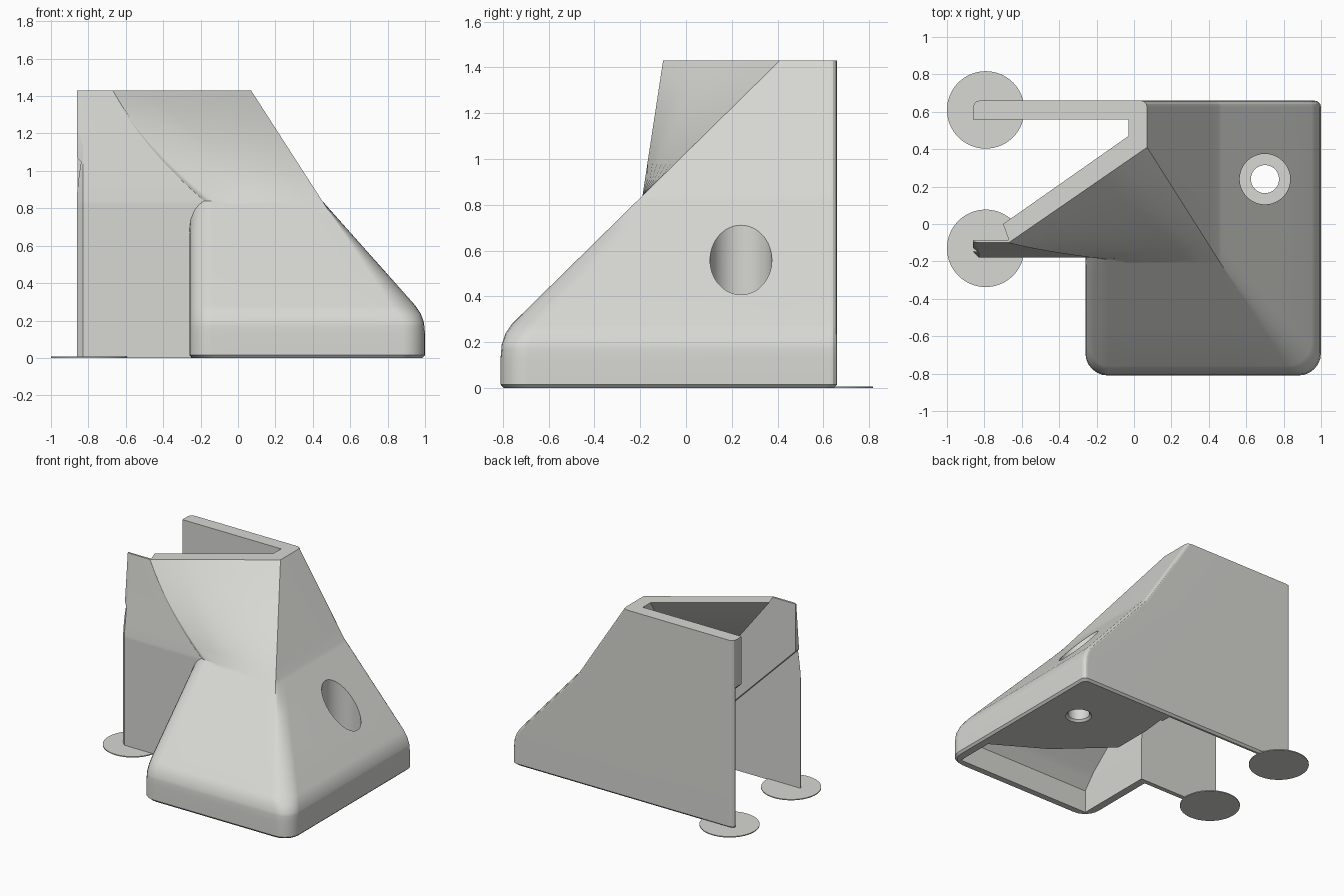
import bpy, bmesh, math
from mathutils import Vector

if "Cube" in bpy.data.objects:
    bpy.data.objects.remove(bpy.data.objects["Cube"])

grey = bpy.data.materials.new("light_grey")
grey.diffuse_color = (0.68, 0.68, 0.65, 1)
grey.use_nodes = True
grey.node_tree.nodes["Principled BSDF"].inputs["Base Color"].default_value = grey.diffuse_color
TOP, SHOULDER, WALL_Y = 1.43, 0.84, -0.18


def interp(table, z):
    """Linear interpolation in rows of (z, values...)."""
    for a, b in zip(table, table[1:]):
        if z <= b[0]:
            t = (z - a[0]) / (b[0] - a[0])
            return [u + (v - u) * t for u, v in zip(a[1:], b[1:])]
    return list(table[-1][1:])


def corner(p0, c, p1, n=6):
    """Elliptical rounding from p0 to p1 about the sharp corner c."""
    p0, c, p1 = Vector(p0), Vector(c), Vector(p1)
    o = p0 + p1 - c
    return [o + (p0 - o) * math.cos(i * math.pi / 2 / n) + (p1 - o) * math.sin(i * math.pi / 2 / n)
            for i in range(n + 1)]


# z, right x, back y, front edge end x, right edge start y, front y, left x, left rounding depth
OUTER = [
    (0.0, 0.985, 0.645, 0.87, -0.685, -0.797, -0.247, 0.12),
    (0.015, 1.0, 0.66, 0.88, -0.69, -0.81, -0.26, 0.12),
    (0.13, 1.0, 0.66, 0.88, -0.69, -0.81, -0.26, 0.12),
    (0.19, 0.994, 0.66, 0.875, -0.685, -0.805, -0.26, 0.13),
    (0.235, 0.978, 0.66, 0.855, -0.665, -0.79, -0.26, 0.15),
    (0.28, 0.948, 0.66, 0.815, -0.63, -0.76, -0.26, 0.17),
    (SHOULDER, 0.45, 0.66, 0.45, -0.08, -0.19, -0.26, 0.17)]

# z, then x, y of the cavity corners
INNER = [
    (0.0, -.19, -.085, -.19, -.75, .93, -.75, .93, -.46, .56, -.24, .18, .11, .23, .56),
    (0.17, -.19, -.085, -.19, -.75, .92, -.75, .90, -.46, .56, -.24, .18, .11, .22, .56),
    (0.28, -.19, -.085, -.19, -.66, .80, -.66, .75, -.45, .52, -.22, .17, .12, .20, .56),
    (SHOULDER, -.22, -.085, -.22, -.08, .15, -.07, .13, 0, .11, .10, .08, .25, .08, .56),
    (TOP, -.67, -.085, -.70, 0, -.03, .47, -.03, .47, -.03, .47, -.03, .47, -.03, .56)]


def outer_ring(z):
    xr, yb, xf, yc, yf, xl, ry = interp(OUTER, min(z, SHOULDER))
    back = corner((-.86, yb - .035), (-.86, yb), (-.825, yb), 3)
    back += corner((xr - .035, yb), (xr, yb), (xr, yb - .035), 3)
    front_right = corner((xr, yc), (xr, yf), (xf, yf))
    # left rounding stops where it meets the side wall
    rx = 0.12
    end = math.acos(max(0, 1 - (WALL_Y - yf) / ry))
    left = [Vector((xl + rx * (1 - math.sin(end * i / 6)), yf + ry * (1 - math.cos(end * i / 6))))
            for i in range(7)]
    left.append(Vector((left[-1].x, WALL_Y)))
    a, b = front_right[-1], left[0]
    front = [a.lerp(b, i / 6) for i in range(1, 6)]
    wall = [Vector((-.83, WALL_Y)), Vector((-.86, WALL_Y + .03))]
    if z > SHOULDER:
        # upper part blends into the slanted mouth
        t = (z - SHOULDER) / (TOP - SHOULDER)
        peak, lip = Vector((.07, .41)), Vector((-.67, -.10))
        for p in back[4:]:
            p.x += (.07 - .45) * t
        front_right = [p.lerp(peak, t) for p in front_right]
        front = [p.lerp(peak.lerp(lip, (i + 1) / 6), t) for i, p in enumerate(front)]
        bulge = Vector((-.2 * t * (1 - t), 0))
        left = [p.lerp(lip, t) + bulge for p in left]
        wall = [wall[0].lerp(Vector((-.83, -.10)), t), wall[1].lerp(Vector((-.86, -.095)), t)]
    return back + front_right + front + left + wall


def ring(z):
    v = interp(INNER, z)
    inner = [(-.86, -.085)] + list(zip(v[::2], v[1::2])) + [(-.86, .56)]
    return [(p[0], p[1], z) for p in outer_ring(z) + inner]


def finish(name, bm):
    bmesh.ops.recalc_face_normals(bm, faces=bm.faces)
    me = bpy.data.meshes.new(name)
    bm.to_mesh(me)
    bm.free()
    ob = bpy.data.objects.new(name, me)
    bpy.context.collection.objects.link(ob)
    me.materials.append(grey)
    return ob


def cylinder(name, x, y, r, z0, z1, r_top=None):
    bm = bmesh.new()
    bmesh.ops.create_cone(bm, cap_ends=True, segments=64, radius1=r, radius2=r_top or r, depth=z1 - z0)
    bmesh.ops.translate(bm, vec=(x, y, (z0 + z1) / 2), verts=bm.verts)
    return finish(name, bm)


def prism(name, profile, y0, y1):
    """Extrude an (x, z) profile along y."""
    bm = bmesh.new()
    face = bm.faces.new([bm.verts.new((x, y0, z)) for x, z in profile])
    new = bmesh.ops.extrude_face_region(bm, geom=[face])["geom"]
    bmesh.ops.translate(bm, vec=(0, y1 - y0, 0), verts=[g for g in new if isinstance(g, bmesh.types.BMVert)])
    return finish(name, bm)


# hollow body, open at the left, top and underside
levels = [0, .015, .13, .17, .19, .235, .28, .48, .68, .74, .79, .82, SHOULDER]
levels += [SHOULDER + (TOP - SHOULDER) * i / 8 for i in range(1, 9)]
bm = bmesh.new()
rings = [[bm.verts.new(p) for p in ring(z)] for z in levels]
n = len(rings[0])
for lo, hi in zip(rings, rings[1:]):
    for i in range(n):
        j = (i + 1) % n
        bm.faces.new((lo[i], lo[j], hi[j], hi[i]))
bm.faces.new(rings[0])
bm.faces.new(rings[-1])
bmesh.ops.remove_doubles(bm, verts=bm.verts, dist=0.0002)
body = finish("bracket_body", bm)

# slanted slot that thins the side walls, and screw hole with wide recess
cutters = [
    prism("slot_cutter", [(-1, -.1), (.31, -.1), (-1, 1.21)], -.146, .63),
    cylinder("recess_cutter", .70, .24, .135, .10, 1.2),
    cylinder("screw_cutter", .70, .24, .075, -.1, 1.2),
    cylinder("screw_chamfer_cutter", .70, .24, .11, -.02, .02, .07)]
for cutter in cutters:
    cutter.hide_render = True
    mod = body.modifiers.new(cutter.name, 'BOOLEAN')
    mod.operation, mod.solver, mod.object = 'DIFFERENCE', 'EXACT', cutter

bpy.context.view_layer.objects.active = body
body.select_set(True)
for mod in list(body.modifiers):
    bpy.ops.object.modifier_apply(modifier=mod.name)
for cutter in cutters:
    bpy.data.objects.remove(cutter)
bpy.ops.object.shade_smooth_by_angle(angle=math.radians(25))
weighted = body.modifiers.new("even_shading", 'WEIGHTED_NORMAL')
weighted.keep_sharp = True

# thin foot discs under the wall ends
for name, y in (("back_foot_disc", .61), ("front_foot_disc", -.13)):
    cylinder(name, -.793, y, .207, 0, .007)
